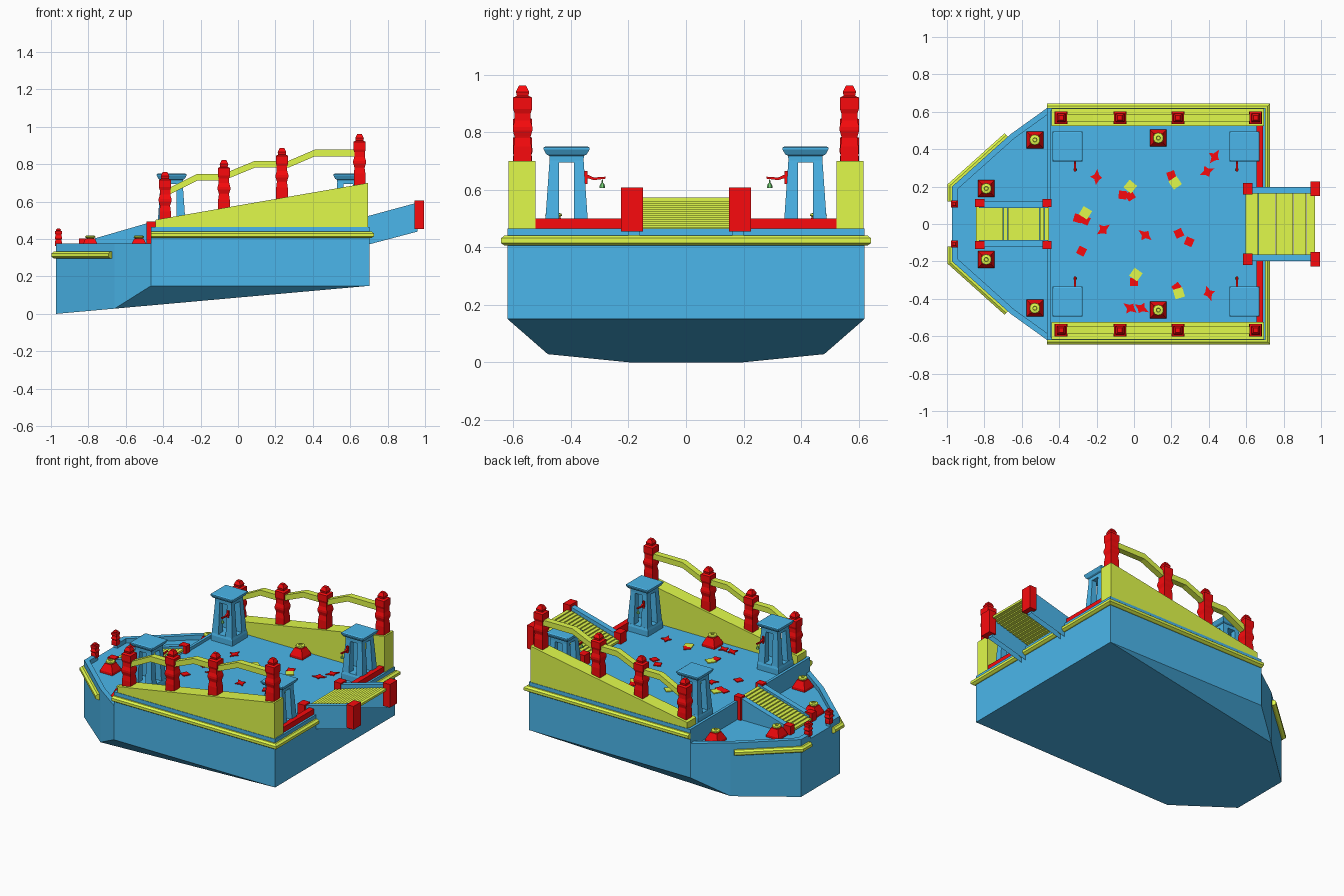
import bpy, bmesh, math, random
from mathutils import Vector

if "Cube" in bpy.data.objects:
    bpy.data.objects.remove(bpy.data.objects["Cube"])
random.seed(4)


def material(name, color):
    m = bpy.data.materials.new(name)
    m.diffuse_color = (*color, 1)
    m.use_nodes = True
    m.node_tree.nodes["Principled BSDF"].inputs["Base Color"].default_value = m.diffuse_color
    return m


BLUE = material("blue", (0.07, 0.47, 0.83))
RED = material("red", (0.95, 0.003, 0.004))
LIME = material("lime", (0.75, 0.95, 0.07))
GREEN = material("green", (0.2, 0.7, 0.2))
DECK = 0.445


def finish(name, bm, mat, open_bottom=False):
    bmesh.ops.recalc_face_normals(bm, faces=bm.faces)
    if open_bottom:
        bm.normal_update()
        under = [f for f in bm.faces if f.normal.z < -0.5]
        bmesh.ops.delete(bm, geom=under, context='FACES')
    me = bpy.data.meshes.new(name)
    bm.to_mesh(me)
    bm.free()
    me.materials.append(mat)
    ob = bpy.data.objects.new(name, me)
    bpy.context.collection.objects.link(ob)
    return ob


def loft(name, rings, mat, open_bottom=False):
    """Skin a series of equal-length point rings; caps both ends."""
    bm = bmesh.new()
    vs = [[bm.verts.new(p) for p in r] for r in rings]
    n = len(vs[0])
    for a, b in zip(vs, vs[1:]):
        for i in range(n):
            bm.faces.new((a[i], a[(i + 1) % n], b[(i + 1) % n], b[i]))
    bm.faces.new(vs[0])
    bm.faces.new(vs[-1])
    return finish(name, bm, mat, open_bottom)


def box(name, x0, x1, y0, y1, z0, z1, mat):
    q = [(x0, y0), (x1, y0), (x1, y1), (x0, y1)]
    return loft(name, [[(x, y, z) for x, y in q] for z in (z0, z1)], mat)


def side_prism(name, poly, y0, y1, mat, open_bottom=False):
    """Extrude an x-z outline along y."""
    return loft(name, [[(x, y, z) for x, z in poly] for y in (y0, y1)], mat, open_bottom)


def turned(name, x, y, z, profile, sides, mat, wide=1, tall=1):
    """Stacked regular rings; profile radius is the half width across flats."""
    k = wide / math.cos(math.pi / sides)
    ang = [(i + 0.5) * math.tau / sides for i in range(sides)]
    return loft(name, [[(x + r * k * math.cos(a), y + r * k * math.sin(a), z + h * tall)
                        for a in ang] for r, h in profile], mat)


def sweep(name, path, profile, mat):
    """Run an (offset to the right, z) profile along a mitred x-y path."""
    pts = [Vector(p) for p in path]
    rings = []
    for i, p in enumerate(pts):
        ns = []
        for a, b in ((i - 1, i), (i, i + 1)):
            if a >= 0 and b < len(pts):
                d = (pts[b] - pts[a]).normalized()
                ns.append(Vector((d.y, -d.x)))
        n = sum(ns, Vector((0, 0))).normalized()
        n /= n.dot(ns[0])
        rings.append([(p.x + n.x * o, p.y + n.y * o, z) for o, z in profile])
    return loft(name, rings, mat)


# hull: raked bottom with bow knuckles, plus the raised main deck
bm = bmesh.new()
for x, y, z in ((-0.973, 0.2, 0), (-0.66, 0.48, 0.028), (-0.465, 0.62, 0.15), (0.703, 0.62, 0.15)):
    for s in (1, -1):
        bm.verts.new((x, y * s, z))
        bm.verts.new((x, y * s, 0.345))
bmesh.ops.convex_hull(bm, input=bm.verts)
finish("hull", bm, BLUE)
box("main_deck", -0.465, 0.703, -0.62, 0.62, 0.34, DECK, BLUE)

# low gunwale and lime trim strip round the main deck
deck_path = [(-0.465, -0.62), (0.703, -0.62), (0.703, 0.62), (-0.465, 0.62)]
sweep("gunwale", deck_path, [(0, 0.44), (0, 0.465), (-0.015, 0.465), (-0.015, 0.44)], BLUE)
trim = [(-0.02, 0.405), (0.012, 0.405), (0.025, 0.414), (0.025, 0.431), (0.012, 0.441), (-0.02, 0.441)]
sweep("deck_trim", deck_path, [(o - 0.002, z) for o, z in trim], LIME)

POST = [(0.031, -0.02), (0.031, 0.05), (0.027, 0.08), (0.028, 0.085), (0.034, 0.105), (0.034, 0.118),
        (0.028, 0.14), (0.028, 0.165), (0.033, 0.18), (0.033, 0.22), (0.020, 0.226),
        (0.023, 0.24), (0.012, 0.262)]
RAIL = [(-0.40, 0.655), (-0.36, 0.66), (-0.22, 0.73), (-0.08, 0.73), (0.09, 0.80),
        (0.27, 0.80), (0.41, 0.86), (0.65, 0.86)]

for s, tag in ((1, "left"), (-1, "right")):
    # bow bulwark, its trim and the two little bow posts
    bow = [(-0.465, 0.62), (-0.66, 0.48), (-0.973, 0.2), (-0.973, 0.1)]
    bow = [(x, y * s) for x, y in bow]
    sweep("bow_bulwark_" + tag, bow, [(0, 0.33), (0, 0.375), (-s * 0.03, 0.375), (-s * 0.03, 0.33)], BLUE)
    path = [(-0.675, s * 0.467), bow[2], (-0.973, s * 0.12)]
    sweep("bow_trim_" + tag, path, [(s * o, z - 0.108) for o, z in trim], LIME)
    turned("bow_post_" + tag, -0.96, s * 0.107, 0.37, POST, 4, RED, 0.58, 0.33)

    # bulkhead lip beside the bow gangway
    box("bulkhead_lip_" + tag, -0.465, -0.447, s * 0.11, s * 0.62, 0.44, 0.465, BLUE)

    # sloping side wall, square posts and stepped handrail
    wall = [(-0.44, 0.44), (0.695, 0.44), (0.695, 0.70), (-0.44, 0.503)]
    side_prism("side_wall_" + tag, wall, s * 0.523, s * 0.617, LIME)
    for x, z in ((-0.39, 0.497), (-0.075, 0.56), (0.235, 0.625), (0.65, 0.70)):
        turned("wall_post_" + tag, x, s * 0.568, z, POST, 4, RED)
    outline = [(x, z + 0.018) for x, z in RAIL] + [(x, z - 0.018) for x, z in reversed(RAIL)]
    side_prism("handrail_" + tag, outline, s * 0.568 - 0.02, s * 0.568 + 0.02, LIME)

    # low red sill at the stern
    box("stern_sill_" + tag, 0.655, 0.69, s * 0.19, s * 0.525, 0.44, 0.50, RED)

    # square bollards with a round cap
    for x, y, z in ((-0.53, 0.45, 0.345), (-0.79, 0.19, 0.345), (0.13, 0.46, DECK)):
        turned("bollard_" + tag, x, y * s, z, [(0.045, 0), (0.045, 0.015), (0.025, 0.058)], 4, RED)
        turned("bollard_cap_" + tag, x, y * s, z + 0.057,
               [(0.017, 0), (0.028, 0.008), (0.026, 0.015), (0.011, 0.018), (0.009, 0.008)], 10, LIME)

    # four-legged towers with flared caps and hanging lanterns
    for x, inward in ((-0.355, 1), (0.59, -1)):
        y = s * 0.415
        turned("tower_base_" + tag, x, y, 0.44, [(0.078, 0), (0.078, 0.04), (0.074, 0.055)], 4, BLUE)
        for i in (1, -1):
            for j in (1, -1):
                leg = []
                for h, z in ((0.074, 0.49), (0.059, 0.705)):
                    b = 0.026
                    leg.append([(x + i * p, y + j * q, z) for p, q in ((h, h), (b, h), (b, b), (h, b))])
                loft("tower_leg_" + tag, leg, BLUE)
        turned("tower_cap_" + tag, x, y, 0.695,
               [(0.059, 0), (0.06, 0.022), (0.07, 0.027), (0.08, 0.045), (0.08, 0.051), (0.073, 0.055)], 4, BLUE)
        lx = x + inward * 0.04
        arm = [(0.36, 0.645), (0.32, 0.633), (0.28, 0.638), (0.28, 0.645), (0.32, 0.642), (0.36, 0.66)]
        loft("lantern_arm_" + tag, [[(lx + d, s * yy, z) for yy, z in arm] for d in (-0.005, 0.005)], RED)
        box("arm_brace_" + tag, lx - 0.006, lx + 0.006, s * 0.342, s * 0.352, 0.62, 0.665, RED)
        turned("lantern_" + tag, lx, s * 0.291, 0.605,
               [(0.009, 0), (0.007, 0.012), (0.002, 0.02), (0.001, 0.035)], 6, GREEN)


# slatted gangways with hollow blue cheeks and red end posts
def gangway(name, cheeks, line, half, count, posts):
    (x0, z0), (x1, z1) = line
    for s in (1, -1):
        side_prism(name + "_cheek", cheeks, s * (half - 0.012), s * (half + 0.025), BLUE, True)
        for x, za, zb, w in posts:
            y = s * (half + 0.014)
            box(name + "_post", x - 0.025, x + 0.025, y - w, y + w, za, zb, RED)
    step = (x1 - x0) / count
    for i in range(count):
        x = x0 + i * step
        z = z0 + (z1 - z0) * (i + 1) / count
        box(name + "_slat", x, x + step * 0.97, -half, half, z - 0.014, z, LIME)


gangway("stern_gangway", [(0.6, 0.345), (0.96, 0.44), (0.96, 0.595), (0.6, 0.497)],
        ((0.595, 0.462), (0.968, 0.572)), 0.174, 16,
        [(0.608, 0.40, 0.515, 0.030), (0.969, 0.455, 0.607, 0.038)])
gangway("bow_gangway", [(-0.83, 0.34), (-0.46, 0.34), (-0.46, 0.492), (-0.83, 0.385)],
        ((-0.845, 0.362), (-0.455, 0.475)), 0.098, 16,
        [(-0.825, 0.34, 0.402, 0.022), (-0.465, 0.34, 0.495, 0.022)])


# loose leaves and paper scraps on the main deck
def scrap(name, x, y, radii, mat):
    t = random.random() * math.tau
    n = len(radii)
    loft(name, [[(x + r * math.cos(t + i * math.tau / n), y + r * math.sin(t + i * math.tau / n), z)
                 for i, r in enumerate(radii)] for z in (DECK, DECK + 0.006)], mat)


for x, y in ((-0.2, 0.25), (-0.165, -0.03), (0.06, -0.06), (0.43, 0.36), (0.39, 0.28),
             (-0.02, -0.45), (0.04, -0.45), (0.4, -0.37)):
    scrap("leaf", x, y, [0.045, 0.018, 0.035, 0.016, 0.042, 0.02, 0.03, 0.018], RED)
for x, y in ((-0.02, 0.2), (0.22, 0.22), (-0.26, 0.06), (0.01, -0.27), (0.24, -0.37)):
    scrap("lime_scrap", x, y, [0.037] * 4, LIME)
for x, y in ((-0.06, 0.155), (-0.02, 0.15), (0.2, 0.26), (-0.3, 0.03), (-0.26, 0.02),
             (-0.28, -0.145), (0.24, -0.05), (0.295, -0.095), (0.0, -0.31), (0.23, -0.34)):
    scrap("red_scrap", x, y, [0.031] * 4, RED)
